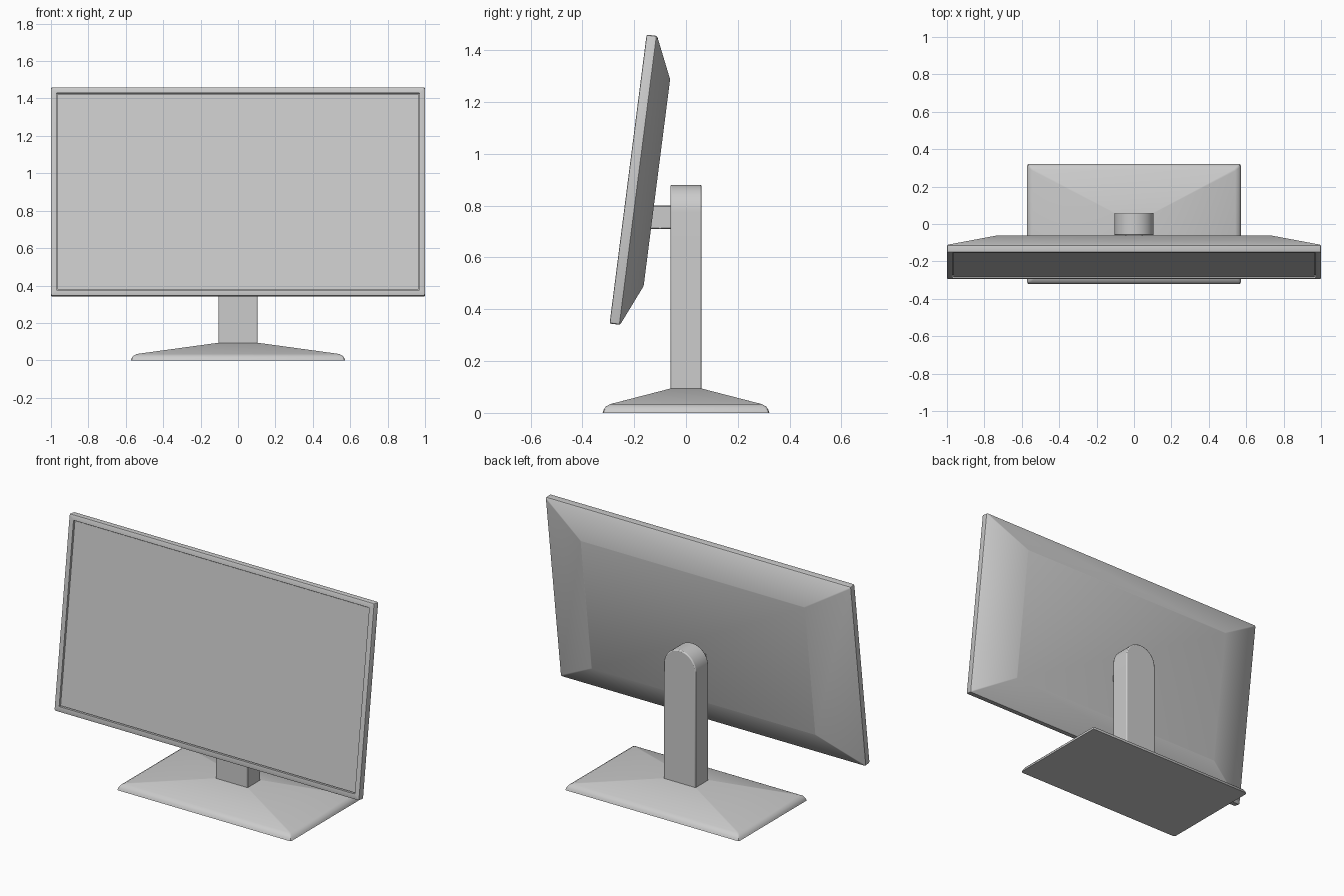
import bpy, bmesh, math
from mathutils import Matrix

if "Cube" in bpy.data.objects:
    bpy.data.objects.remove(bpy.data.objects["Cube"])

TILT = math.radians(-7.3)
TO_PANEL = (Matrix.Translation((0, -0.2235, 0.9025)) @ Matrix.Rotation(TILT, 4, 'X')
            @ Matrix.Rotation(math.radians(90), 4, 'X') @ Matrix.Scale(-1, 4, (0, 0, 1)))


def finish(name, bm, bevel=0.0, segments=2):
    bmesh.ops.recalc_face_normals(bm, faces=bm.faces)
    me = bpy.data.meshes.new(name)
    bm.to_mesh(me)
    bm.free()
    ob = bpy.data.objects.new(name, me)
    bpy.context.collection.objects.link(ob)
    if bevel:
        m = ob.modifiers.new("edge_bevel", 'BEVEL')
        m.width, m.segments = bevel, segments
        m.limit_method, m.angle_limit = 'ANGLE', math.radians(40)
    bpy.ops.object.select_all(action='DESELECT')
    ob.select_set(True)
    bpy.context.view_layer.objects.active = ob
    bpy.ops.object.shade_smooth_by_angle(angle=math.radians(30))
    return ob


def ring(bm, hx, hy, z, r):
    """Rectangle with rounded corners, three points per corner."""
    pts = []
    for i, (sx, sy) in enumerate(((1, 1), (-1, 1), (-1, -1), (1, -1))):
        for k in range(3):
            a = math.radians(90 * i + 45 * k)
            pts.append(bm.verts.new((sx * (hx - r) + r * math.cos(a),
                                     sy * (hy - r) + r * math.sin(a), z)))
    return pts


def loft(name, rings, matrix=Matrix()):
    """Stack of rectangles (half x, half y, height, corner radius), capped."""
    bm = bmesh.new()
    loops = [ring(bm, *r) for r in rings]
    for a, b in zip(loops, loops[1:]):
        n = len(a)
        for i in range(n):
            j = (i + 1) % n
            bm.faces.new((a[i], a[j], b[j], b[i]))
    bm.faces.new(loops[0])
    bm.faces.new(loops[-1])
    bm.transform(matrix)
    return finish(name, bm)


# Sloped base plate with rounded rim
loft("base", [(0.572, 0.322, 0, 0.012), (0.568, 0.318, 0.012, 0.012),
              (0.56, 0.31, 0.024, 0.011), (0.542, 0.292, 0.034, 0.008),
              (0.105, 0.06, 0.094, 0.002)])

# Upright column with arched top
bm = bmesh.new()
R, TOP = 0.105, 0.775
profile = [(-R, 0.085), (R, 0.085)]
profile += [(R * math.cos(math.pi * k / 20), TOP + R * math.sin(math.pi * k / 20))
            for k in range(21)]
face = bm.faces.new([bm.verts.new((x, -0.06, z)) for x, z in profile])
ext = bmesh.ops.extrude_face_region(bm, geom=[face])
bmesh.ops.translate(bm, vec=(0, 0.12, 0),
                    verts=[v for v in ext["geom"] if isinstance(v, bmesh.types.BMVert)])
finish("column", bm, 0.006)

# Short arm from column to panel
bm = bmesh.new()
bmesh.ops.create_cube(bm, size=1, matrix=Matrix.Translation((0, -0.1, 0.755))
                      @ Matrix.Diagonal((0.09, 0.1, 0.09, 1)))
finish("mount_arm", bm, 0.003, 1)

# Panel housing: recessed front, thin rim, tapered back (height = depth backwards)
loft("panel_housing", [(0.97, 0.531, 0.018, 0.003), (0.97, 0.531, 0, 0.003),
                       (0.995, 0.557, 0, 0.006), (0.9985, 0.5605, 0.0015, 0.008),
                       (1.0, 0.562, 0.005, 0.008), (1.0, 0.562, 0.038, 0.008),
                       (0.995, 0.557, 0.043, 0.006), (0.735, 0.402, 0.112, 0.004)], TO_PANEL)

# Screen set back inside the bezel
loft("screen", [(0.966, 0.527, 0.008, 0.003), (0.966, 0.527, 0.02, 0.003)], TO_PANEL)
